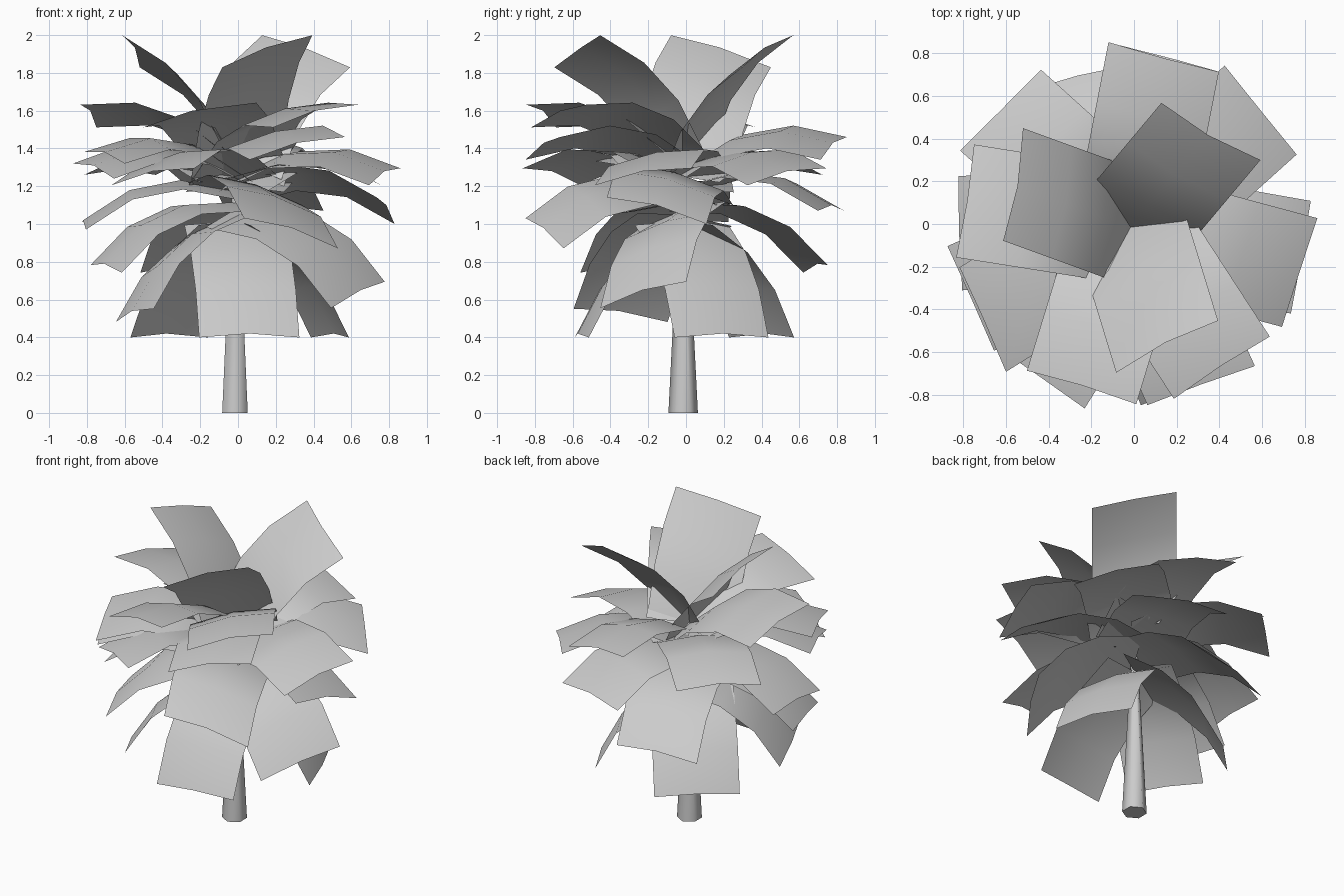
import bpy, bmesh, math
from mathutils import Vector

cube = bpy.data.objects.get("Cube")
if cube:
    bpy.data.objects.remove(cube, do_unlink=True)

CENTRE = Vector((-0.016, -0.015, 0))
LENGTH, HALF_WIDTH = 0.82, 0.268


def make_material(name, rgb):
    mat = bpy.data.materials.new(name)
    mat.use_nodes = True
    colour = (*rgb, 1)
    mat.diffuse_color = colour
    mat.node_tree.nodes["Principled BSDF"].inputs["Base Color"].default_value = colour
    return mat


grey = make_material("light grey", (0.6, 0.6, 0.6))


def finish(bm, name, angle):
    mesh = bpy.data.meshes.new(name)
    bm.to_mesh(mesh)
    bm.free()
    mesh.materials.append(grey)
    obj = bpy.data.objects.new(name, mesh)
    bpy.context.collection.objects.link(obj)
    bpy.ops.object.select_all(action="DESELECT")
    obj.select_set(True)
    bpy.context.view_layer.objects.active = obj
    bpy.ops.object.shade_smooth_by_angle(angle=math.radians(angle))


def heading_vector(degrees):
    a = math.radians(degrees)
    return Vector((math.cos(a), math.sin(a), 0))


def add_leaf(name, heading, tip_z, tilt, yaw):
    """Arched rectangular sheet running from the trunk out to a tip height."""
    base_z = min(1.34, 1.01 + 0.27 * (tip_z - 0.4))
    rise = tip_z - base_z
    reach = math.sqrt(LENGTH ** 2 - rise ** 2)
    out = heading_vector(heading)
    side = heading_vector(heading + 90 + yaw)
    along = out * reach + Vector((0, 0, rise))
    normal = (Vector((0, 0, reach)) - out * rise).normalized()
    bm = bmesh.new()
    rows = []
    for i in range(4):
        t = i / 3
        bulge = 0.5 * t * (1 - t) * reach / LENGTH
        row = []
        for u in (-1, 0, 1):
            p = CENTRE + Vector((0, 0, base_z)) + along * t
            p += side * (u * HALF_WIDTH) + normal * (bulge - 0.03 * abs(u))
            p.z += u * tilt
            row.append(bm.verts.new(p))
        rows.append(row)
    for lower, upper in zip(rows, rows[1:]):
        for j in range(2):
            bm.faces.new((lower[j], upper[j], upper[j + 1], lower[j + 1]))
    finish(bm, name, 60)


# Trunk: tapered hexagonal post
bm = bmesh.new()
bmesh.ops.create_cone(bm, cap_ends=True, segments=6, radius1=0.078, radius2=0.015, depth=1.25)
bmesh.ops.translate(bm, verts=bm.verts, vec=CENTRE + Vector((0, 0, 0.625)))
finish(bm, "trunk", 65)

# Foliage whorls: (name, tip height, sideways tilt, yaw, headings in degrees)
WHORLS = [
    ("crown_leaf", 1.935, 0.085, 10, (50, 160, 287)),
    ("upper_leaf", 1.6, 0.06, 0, (171, 253, 303)),
    ("high_middle_leaf", 1.43, 0.06, -4, (79, 294)),
    ("left_high_leaf", 1.38, -0.03, -8, (212,)),
    ("left_middle_leaf", 1.31, -0.04, 0, (204,)),
    ("middle_leaf", 1.28, 0.045, -3, (42, 238, 345)),
    ("back_middle_leaf", 1.29, 0.0, -3, (138,)),
    ("back_low_leaf", 1.1, 0.0, 0, (75,)),
    ("right_low_leaf", 1.1, -0.07, 0, (350,)),
    ("left_low_leaf", 1.02, -0.02, 0, (182,)),
    ("front_low_leaf", 0.98, -0.08, 0, (292,)),
    ("lower_leaf", 0.79, -0.02, -5, (109, 203)),
    ("drooping_right_leaf", 0.65, 0.07, -14, (342,)),
    ("drooping_left_leaf", 0.54, 0.035, -10, (212,)),
    ("skirt_leaf", 0.42, 0.0, 0, (22, 130, 278)),
]
for name, tip_z, tilt, yaw, headings in WHORLS:
    for k, heading in enumerate(headings, 1):
        add_leaf(f"{name}_{k}", heading, tip_z, tilt, yaw)
